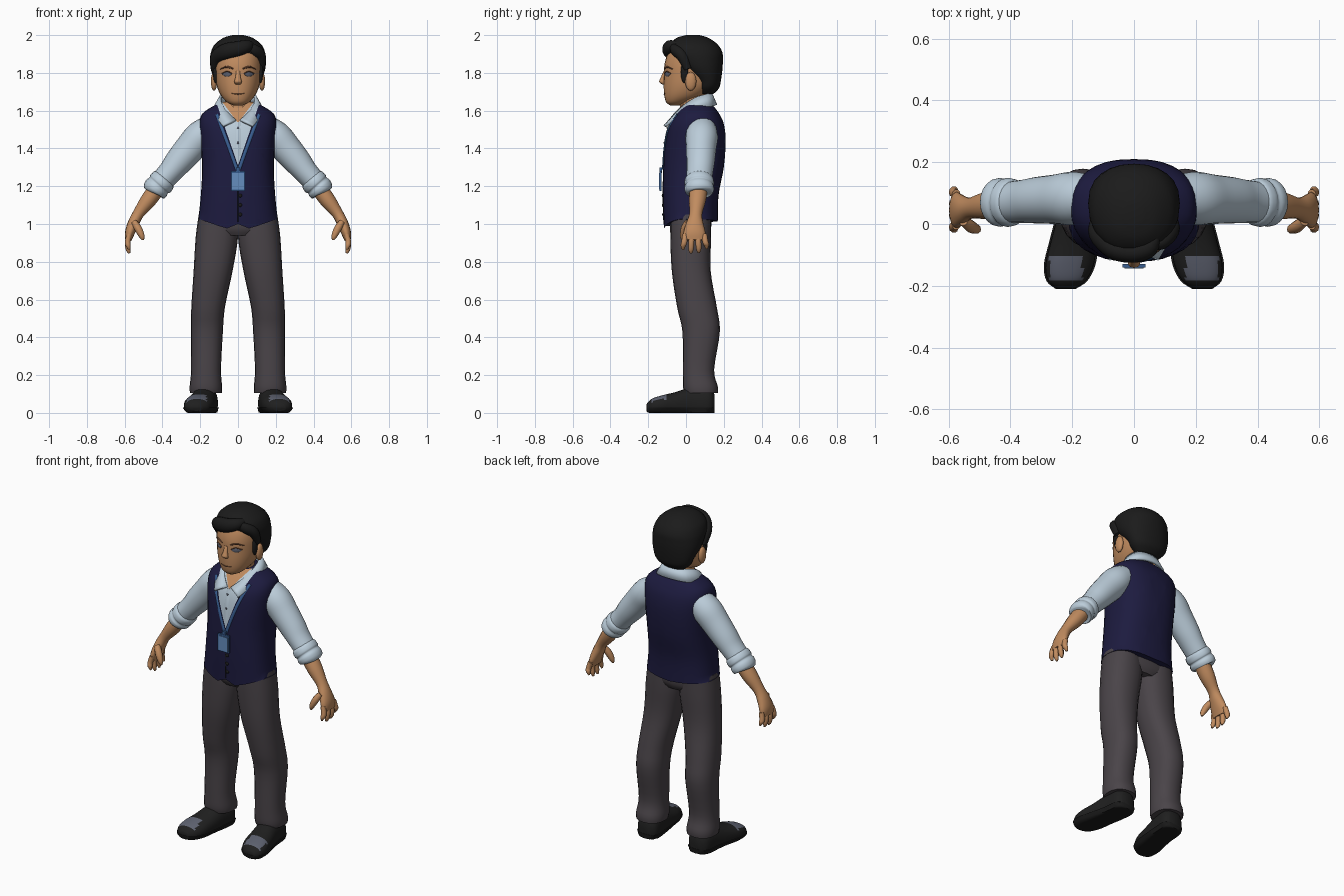
import bpy, bmesh, math
from mathutils import Vector
from mathutils.bvhtree import BVHTree

if "Cube" in bpy.data.objects:
    bpy.data.objects.remove(bpy.data.objects["Cube"])


def material(name, *rgb):
    m = bpy.data.materials.new(name)
    m.use_nodes = True
    m.diffuse_color = (*rgb, 1)
    m.node_tree.nodes["Principled BSDF"].inputs["Base Color"].default_value = (*rgb, 1)
    return m


skin = material("skin", .53, .26, .115)
black = material("hair black", .011, .011, .011)
shirt = material("pale blue cotton", .50, .61, .70)
navy = material("navy wool", .012, .011, .05)
grey = material("trouser grey", .068, .058, .066)
leather = material("shoe leather", .014, .014, .014)
shine = material("grey blue", .11, .12, .16)
blue = material("lanyard blue", .04, .11, .28)
pale = material("badge blue", .13, .27, .52)
brown = material("brow brown", .12, .05, .025)


def spline(pts, steps):
    """Catmull-Rom interpolation of tuples of any length."""
    out = []
    for i in range(len(pts) - 1):
        quad = pts[max(i - 1, 0)], pts[i], pts[i + 1], pts[min(i + 2, len(pts) - 1)]
        for k in range(steps):
            t = k / steps
            out.append([b + .5 * t * (c - a + t * (2 * a - 5 * b + 4 * c - d + t * (3 * (b - c) + d - a)))
                        for a, b, c, d in zip(*quad)])
    return out + [list(pts[-1])]


def finish(name, bm, *mats):
    mesh = bpy.data.meshes.new(name)
    bmesh.ops.recalc_face_normals(bm, faces=bm.faces[:])
    bm.to_mesh(mesh)
    bm.free()
    for m in mats:
        mesh.materials.append(m)
    mesh.shade_smooth()
    mesh.set_sharp_from_angle(angle=math.radians(50))
    ob = bpy.data.objects.new(name, mesh)
    bpy.context.collection.objects.link(ob)
    return ob


def loft_mesh(rings, n=16, steps=4, flat=None, up=(0, 1, 0), power=2, zlim=None):
    """Rings are (x, y, z, half width, half depth), swept along their centres."""
    bm, up, loops = bmesh.new(), Vector(up), []
    rs = spline(rings, steps)
    for i, r in enumerate(rs):
        ahead, behind = rs[min(i + 1, len(rs) - 1)], rs[max(i - 1, 0)]
        t = Vector(flat) if flat else (Vector(ahead[:3]) - Vector(behind[:3])).normalized()
        u = t.cross(up).normalized()
        v = u.cross(t)
        loop = []
        for k in range(n):
            a = math.tau * k / n
            c, s = (math.copysign(abs(f) ** (2 / power), f) for f in (math.cos(a), math.sin(a)))
            p = Vector(r[:3]) + u * c * max(r[3], .001) + v * s * max(r[4], .001)
            if zlim:
                p.z = min(max(p.z, zlim[0]), zlim[1])
            loop.append(bm.verts.new(p))
        loops.append(loop)
    for a, b in zip(loops, loops[1:]):
        for k in range(n):
            bm.faces.new((a[k], a[k - 1], b[k - 1], b[k]))
    for cap in (loops[0], loops[-1]):
        bm.faces.new(cap)
    return bm


def loft(name, mat, rings, **kw):
    return finish(name, loft_mesh(rings, **kw), mat)


def blob(name, mat, loc, size):
    bm = bmesh.new()
    bmesh.ops.create_uvsphere(bm, u_segments=14, v_segments=8, radius=1)
    for v in bm.verts:
        v.co = Vector(a * b + c for a, b, c in zip(v.co, size, loc))
    return finish(name, bm, mat)


def box(name, mat, loc, size):
    bm = bmesh.new()
    bmesh.ops.create_cube(bm, size=1)
    for v in bm.verts:
        v.co = Vector(a * b + c for a, b, c in zip(v.co, size, loc))
    return finish(name, bm, mat)


UP = (0, 0, 1)

# Vest torso: pointed hem, then a V neckline cut into the front
bm = loft_mesh([(0, .025, 1.0, .213, .143), (0, .025, 1.15, .197, .147), (0, .04, 1.3, .19, .16),
                (0, .05, 1.44, .198, .16), (0, .055, 1.53, .204, .145), (0, .06, 1.585, .188, .115),
                (0, .06, 1.625, .13, .085), (0, .055, 1.645, .09, .07)], n=32, flat=UP, power=2.5)
bm.verts.ensure_lookup_table()
for v in bm.verts[:32]:
    d = abs(v.co.x)
    if v.co.y < .02:
        v.co.z = 1.0 - .4 * d if d < .062 else .975 + .35 * (d - .06)
    else:
        v.co.z = 1.01 + .07 * d
necklines = ((1.31, .345), (1.535, .75))
for z, slope in necklines:
    for s in (1, -1):
        bmesh.ops.bisect_plane(bm, geom=bm.verts[:] + bm.edges[:] + bm.faces[:],
                               plane_co=(0, 0, z), plane_no=(s, 0, -slope))
for f in bm.faces:
    c = f.calc_center_median()
    for i, (z, slope) in enumerate(necklines):
        if c.y < .02 and abs(c.x) < (c.z - z) * slope:
            f.material_index = i + 1
torso_tree = BVHTree.FromBMesh(bm)
finish("vest", bm, navy, shirt, skin)

# Head and neck
bm = loft_mesh([(0, -.06, 1.628, .025, .025), (0, -.045, 1.645, .058, .06), (0, -.01, 1.68, .09, .105),
                (0, .018, 1.73, .112, .136), (0, .03, 1.79, .122, .146), (0, .035, 1.85, .125, .148),
                (0, .04, 1.91, .118, .132), (0, .04, 1.96, .08, .09)], n=28, flat=UP, power=2.15)
head_tree = BVHTree.FromBMesh(bm)
finish("head", bm, skin)
loft("neck", skin, [(0, .045, 1.57, .085, .085), (0, .04, 1.63, .07, .072), (0, .035, 1.72, .068, .07)], flat=UP)


def on(tree, x, z, lift=.0):
    """Point on the front of a surface."""
    hit = tree.ray_cast(Vector((x, -2, z)), Vector((0, 1, 0)))[0]
    return (x, hit.y - lift, z)


# Face details
loft("nose", skin, [(0, -.112, 1.81, .01, .006), (0, -.122, 1.775, .014, .012),
                    (0, -.126, 1.752, .02, .016), (0, -.115, 1.738, .012, .008)], flat=UP)
loft("mouth", brown, [(*on(head_tree, x, z), w, .003) for x, z, w in
                      ((-.034, 1.692, .001), (0, 1.687, .003), (.034, 1.692, .001))], n=8)
for side, s in (("left", 1), ("right", -1)):
    loft(side + "_brow", brown, [(*on(head_tree, s * x, z), w, .004) for x, z, w in
                                 ((.026, 1.822, .004), (.06, 1.832, .005), (.093, 1.82, .002))], n=8)
    loft(side + "_eye", shine, [(*on(head_tree, s * x, 1.793), w, .003) for x, w in
                                ((.034, .002), (.045, .01), (.058, .013), (.07, .01), (.082, .002))], n=10)
    loft(side + "_eyelid", brown, [(*on(head_tree, s * x, z), .0025, .004) for x, z in
                                   ((.032, 1.797), (.058, 1.808), (.084, 1.797))], n=8)
    blob(side + "_ear", skin, (s * .127, .025, 1.755), (.017, .03, .05))
    blob(side + "_sideburn", black, (s * .119, -.008, 1.805), (.014, .02, .06))

# Hair: cap, swept fringe and side lock
loft("hair", black, [(0, .11, 1.688, .07, .035), (0, .115, 1.72, .105, .06), (0, .115, 1.76, .124, .07),
                     (0, .085, 1.82, .144, .108), (0, .065, 1.87, .148, .13), (0, .05, 1.91, .143, .142),
                     (0, .04, 1.95, .124, .128), (0, .035, 1.985, .078, .085), (0, .035, 2.0, .03, .035)],
     n=24, flat=UP, power=2.2)
loft("fringe", black, [(.075, -.03, 1.955, .01, .01), (.05, -.075, 1.943, .032, .03), (0, -.092, 1.927, .04, .034),
                       (-.065, -.08, 1.912, .043, .034), (-.112, -.03, 1.88, .036, .034),
                       (-.127, .01, 1.81, .015, .02)], n=14)
loft("side_lock", black, [(.05, -.07, 1.95, .012, .01), (.085, -.058, 1.922, .03, .026),
                          (.118, -.02, 1.89, .03, .03), (.128, .01, 1.82, .014, .02)], n=14)

# Shirt collar: folded strip from one tip round the nape to the other
top = [(.012, -.09, 1.553), (.07, -.04, 1.61), (.1, .045, 1.668), (.075, .115, 1.69), (0, .138, 1.695)]
low = [(.078, -.118, 1.523), (.112, -.055, 1.56), (.137, .05, 1.607), (.1, .138, 1.625), (0, .165, 1.632)]
bm = bmesh.new()
edges = [[bm.verts.new(p) for p in spline(h + [(-x, y, z) for x, y, z in h[-2::-1]], 4)] for h in (top, low)]
for i in range(len(edges[0]) - 1):
    bm.faces.new((edges[0][i], edges[0][i + 1], edges[1][i + 1], edges[1][i]))
collar = finish("collar", bm, shirt)
collar.modifiers.new("thickness", "SOLIDIFY").thickness = .014

# Placket and buttons
loft("placket", shirt, [(*on(torso_tree, 0, z), .014, .004) for z in (1.54, 1.46, 1.36)], n=8, up=(0, 1, 0))
for i, z in enumerate((1.51, 1.43)):
    blob(f"shirt_button_{i}", shine, on(torso_tree, 0, z, .004), (.006, .004, .006))
for i, z in enumerate((1.15, 1.1, 1.05)):
    blob(f"vest_button_{i}", black, on(torso_tree, .012, z), (.01, .007, .01))
loft("vest_seam", black, [(*on(torso_tree, 0, z), .002, .002) for z in (1.3, 1.15, 1.01)], n=6)

# Lanyard and badge
for side, s in (("left", 1), ("right", -1)):
    loft(side + "_lanyard", blue, [(*on(torso_tree, s * x, z, .002), .009, .005) for x, z in
                                   ((.112, 1.58), (.082, 1.5), (.045, 1.4), (.006, 1.29))], n=8)
box("lanyard_clip", blue, (0, -.133, 1.285), (.022, .014, .03))
box("badge_frame", blue, (0, -.135, 1.228), (.076, .012, .104))
box("badge_card", pale, (0, -.142, 1.226), (.062, .004, .086))

# Hips join the trouser legs under the vest
loft("hips", grey, [(0, .025, .94, .12, .09), (0, .025, .98, .19, .108), (0, .025, 1.06, .195, .11)],
     n=24, flat=UP, power=2.4)

shoe = [(.17, .15, .05, .04, .05), (.172, .12, .05, .065, .085), (.18, .03, .05, .068, .085),
        (.195, -.06, .045, .075, .064), (.208, -.13, .04, .078, .052), (.217, -.182, .034, .062, .04),
        (.221, -.208, .028, .03, .02)]

for side, s in (("left", 1), ("right", -1)):
    def part(name, mat, rings, **kw):
        return loft(f"{side}_{name}", mat, [(s * r[0], *r[1:]) for r in rings], **kw)

    # Trouser leg
    part("trouser_leg", grey, [(.108, .025, 1.05, .1, .108), (.112, .025, .93, .112, .108),
                               (.132, .028, .75, .103, .103), (.158, .058, .56, .089, .105),
                               (.165, .08, .43, .085, .099), (.169, .066, .23, .079, .083),
                               (.17, .076, .14, .086, .092), (.17, .08, .105, .084, .088)],
         n=20, flat=UP, power=2.3)

    # Shoe with a shiny toe, and its sole
    upper = part("shoe", leather, shoe, n=28, steps=5, flat=(0, -1, 0), up=UP, power=2.3, zlim=(.01, 1))
    upper.data.materials.append(shine)
    for p in upper.data.polygons:
        if p.normal.z > .55 and -.185 < p.center.y < -.1 and abs(p.center.x - s * .22) < .052:
            p.material_index = 1
    part("sole", black, [(x, y * 1.01, z, w * 1.07, h) for x, y, z, w, h in shoe],
         n=24, flat=(0, -1, 0), up=UP, power=2.3, zlim=(0, .028))

    # Sleeve and rolled cuff
    part("sleeve", shirt, [(.14, .085, 1.505, .075, .075), (.2, .083, 1.462, .084, .086),
                           (.255, .08, 1.4, .08, .08), (.315, .077, 1.33, .073, .075),
                           (.36, .073, 1.275, .064, .07), (.41, .07, 1.22, .06, .066)], n=20)
    part("cuff", shirt, [(.385, .07, 1.243, .056, .062), (.394, .07, 1.233, .068, .076),
                         (.412, .07, 1.213, .07, .079), (.42, .07, 1.204, .064, .073),
                         (.432, .07, 1.19, .069, .079), (.446, .069, 1.172, .064, .074),
                         (.449, .069, 1.167, .05, .058)], n=20, steps=3)

    # Forearm running into the palm
    part("forearm", skin, [(.42, .068, 1.2, .043, .048), (.475, .06, 1.125, .042, .045),
                           (.527, .052, 1.055, .03, .034), (.553, .047, 1.005, .03, .045),
                           (.572, .045, .955, .026, .058), (.58, .045, .915, .017, .055)])

    # Fingers and thumb
    for i, tip in enumerate((.865, .845, .848, .87)):
        y = -.003 + .033 * i
        spread = (y - .045) * .25
        part(f"finger_{i}", skin, [(.575, y, .945, .014, .016), (.584, y + spread * .5, .905, .015, .016),
                                   (.581, y + spread, tip + .02, .013, .014), (.575, y + spread, tip, .005, .006)],
             n=10, steps=3)
    part("thumb", skin, [(.55, .01, 1.01, .016, .018), (.528, -.008, .975, .02, .02),
                         (.509, -.017, .935, .015, .015), (.504, -.018, .915, .006, .006)], n=10, steps=3)
